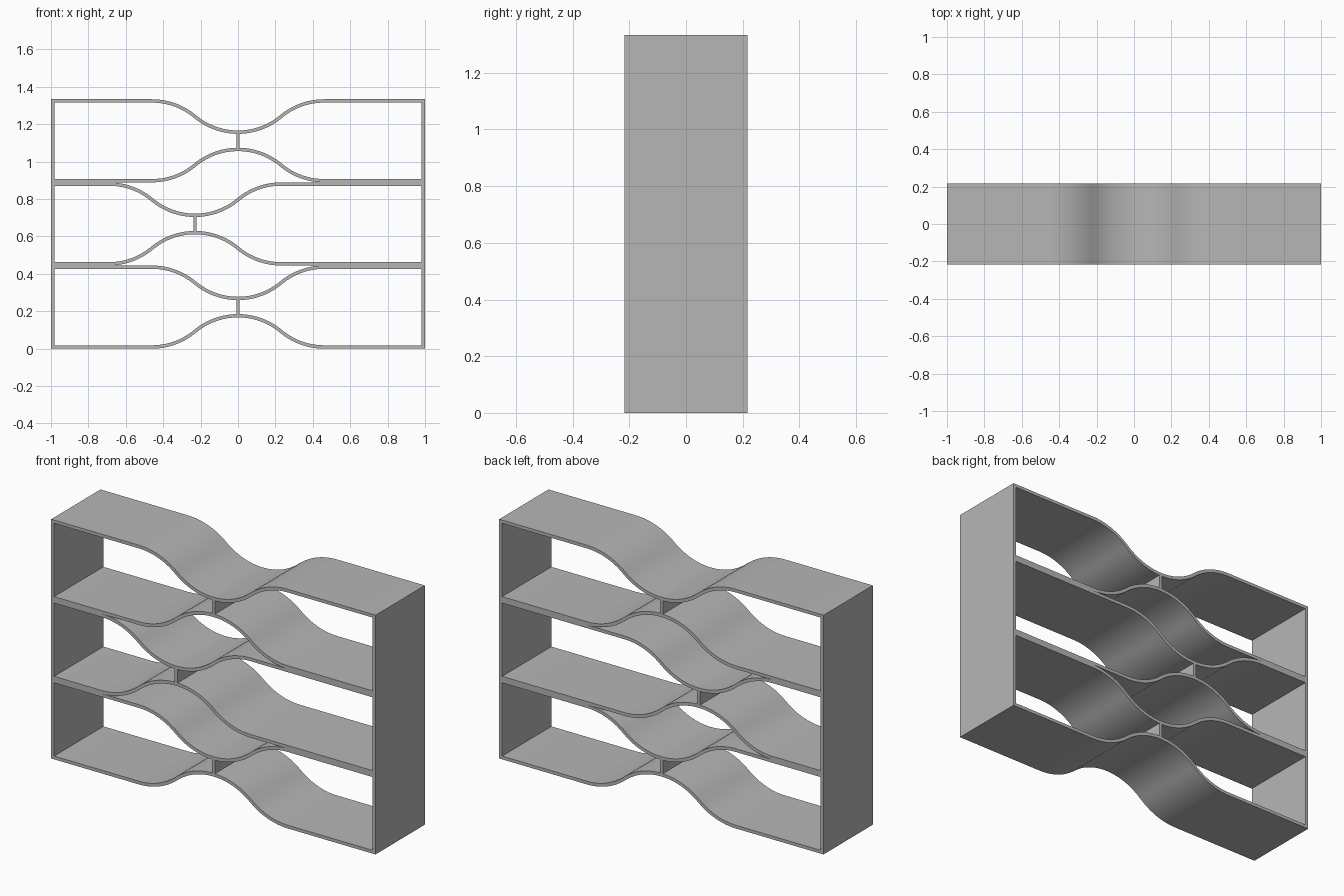
import bpy
import bmesh
import math
from mathutils import Vector

cube = bpy.data.objects.get("Cube")
if cube:
    bpy.data.objects.remove(cube, do_unlink=True)

DEPTH = 0.434        # front to back
CELL = 0.4445        # height of one tier
T = 0.018            # sheet thickness
RISE = 0.167         # height of each wave
HALF = 0.46          # half width of each wave
STEPS = 14           # segments per arc
INNER = 1 - T        # inside of the side walls

grey = bpy.data.materials.new("grey")
grey.use_nodes = True
grey.diffuse_color = (0.47, 0.47, 0.47, 1)
grey.node_tree.nodes["Principled BSDF"].inputs["Base Color"].default_value = (0.47, 0.47, 0.47, 1)


def extrude_outline(name, outline):
    """Solid made by extruding a closed x-z outline through the depth."""
    bm = bmesh.new()
    front = bm.faces.new([bm.verts.new((x, -DEPTH / 2, z)) for x, z in outline])
    result = bmesh.ops.extrude_face_region(bm, geom=[front])
    back = [v for v in result["geom"] if isinstance(v, bmesh.types.BMVert)]
    bmesh.ops.translate(bm, verts=back, vec=(0, DEPTH, 0))
    bmesh.ops.recalc_face_normals(bm, faces=bm.faces)
    mesh = bpy.data.meshes.new(name)
    bm.to_mesh(mesh)
    bm.free()
    mesh.materials.append(grey)
    obj = bpy.data.objects.new(name, mesh)
    bpy.context.collection.objects.link(obj)
    bpy.ops.object.select_all(action='DESELECT')
    obj.select_set(True)
    bpy.context.view_layer.objects.active = obj
    bpy.ops.object.shade_smooth_by_angle(angle=math.radians(30))
    return obj


def block(name, x0, x1, z0, z1):
    return extrude_outline(name, [(x0, z0), (x1, z0), (x1, z1), (x0, z1)])


def wavy_sheet(name, centre, z, direction):
    """Flat sheet with one wave of four equal tangent arcs, at constant thickness."""
    radius = ((HALF / 2) ** 2 + (RISE / 2) ** 2) / RISE
    sweep = math.asin(HALF / 2 / radius)
    half = []  # (offset from centre, height, slope angle), outside to middle
    for i in range(STEPS + 1):
        a = sweep * i / STEPS
        half.append((-HALF + radius * math.sin(a), radius * (1 - math.cos(a)), a))
    for i in range(1, STEPS + 1):
        a = sweep * (1 - i / STEPS)
        half.append((-radius * math.sin(a), RISE - radius * (1 - math.cos(a)), a))
    path = [(-INNER - centre, 0, 0)] + half
    path += [(-x, h, -a) for x, h, a in reversed(half[:-1])] + [(INNER - centre, 0, 0)]
    upper, lower = [], []
    for x, h, a in path:
        point = Vector((centre + x, z + direction * h))
        normal = Vector((-direction * math.sin(a), math.cos(a))) * T / 2
        upper.append(tuple(point + normal))
        lower.append(tuple(point - normal))
    return extrude_outline(name, upper + lower[::-1])


# Side walls
block("right_wall", -1, -INNER, 0, 3 * CELL)
block("left_wall", INNER, 1, 0, 3 * CELL)

# Three tiers, the middle one with its waves shifted sideways
for tier, centre in (("bottom", 0), ("middle", -0.23), ("top", 0)):
    base = ("bottom", "middle", "top").index(tier) * CELL
    wavy_sheet(tier + "_tier_floor", centre, base + T / 2, 1)
    wavy_sheet(tier + "_tier_ceiling", centre, base + CELL - T / 2, -1)
    # Post joining the two wave crests, sunk slightly into both sheets
    crest = T + RISE - T / 3
    block(tier + "_tier_post", centre - T / 2, centre + T / 2, base + crest, base + CELL - crest)
